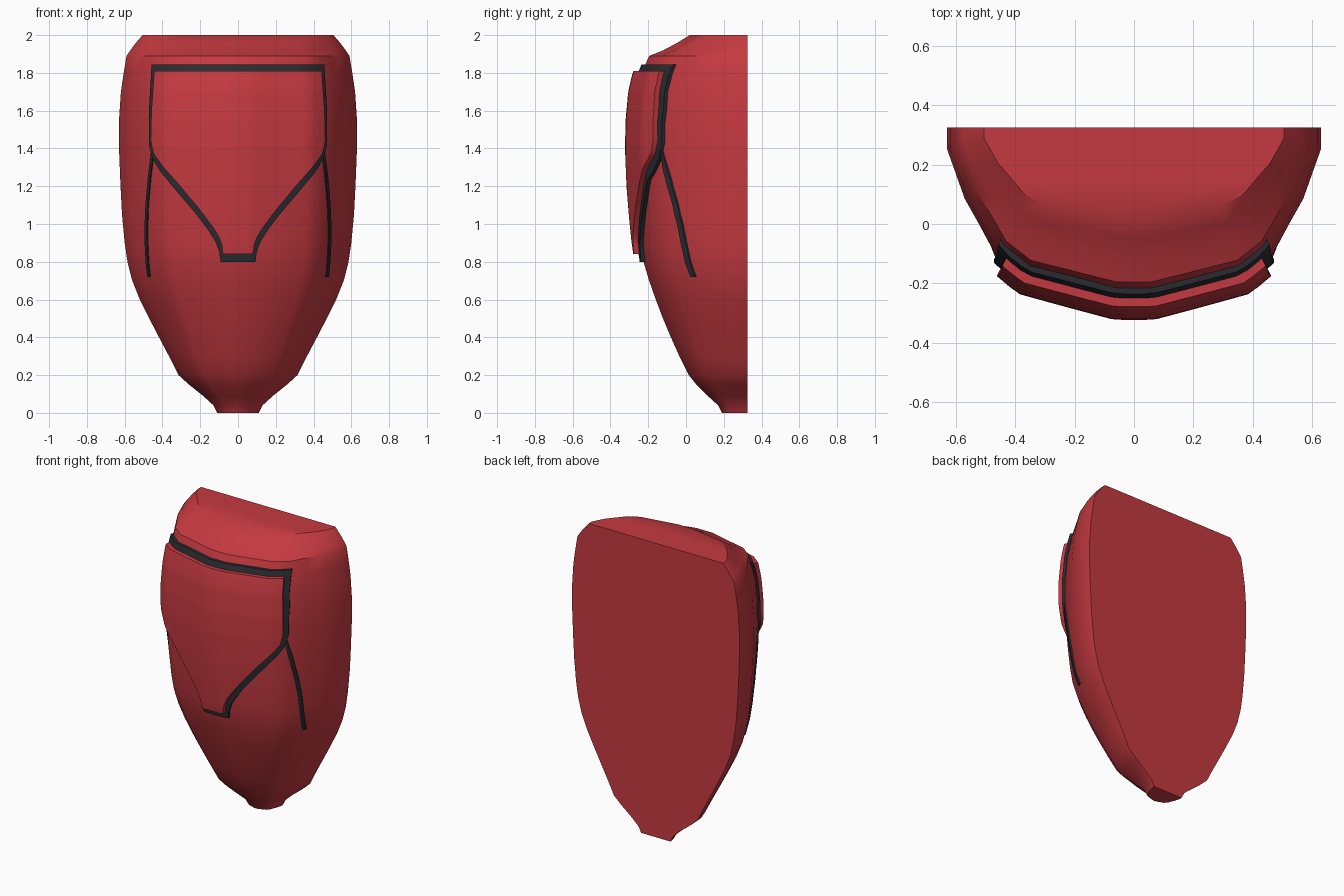
import bpy, bmesh, math
from mathutils import Vector

cube = bpy.data.objects.get("Cube")
if cube:
    bpy.data.objects.remove(cube)

BACK = 0.325
# Stations of the shell: height, half width, front y
STATIONS = [(0, .11, .19), (.04, .13, .17), (.09, .185, .115), (.15, .26, .055),
            (.2, .315, .015), (.3, .365, -.035), (.4, .418, -.08), (.5, .47, -.122),
            (.6, .52, -.16), (.7, .56, -.195), (.8, .585, -.225), (.9, .6, -.24),
            (1.05, .614, -.255), (1.2, .622, -.267), (1.4, .63, -.275), (1.55, .63, -.272),
            (1.7, .62, -.258), (1.8, .605, -.235), (1.89, .59, -.195), (1.92, .57, -.12),
            (1.96, .54, -.045), (2, .505, .02)]
# Half cross-section: fraction of half width, fraction of depth
SECTION = [(0, 1), (.1, 1), (.59, .86), (.73, .735), (.83, .54), (.905, .4), (1, .12)]


def interp(table, t):
    """Linear lookup in rows of (key, value, ...)."""
    for a, b in zip(table, table[1:]):
        if t <= b[0]:
            f = max(0, (t - a[0]) / (b[0] - a[0]))
            return [p + (q - p) * f for p, q in zip(a[1:], b[1:])]
    return list(table[-1][1:])


def surface(x, z):
    """Front y of the shell at x and z."""
    w, front = interp(STATIONS, z)
    return BACK - (BACK - front) * interp(SECTION, min(1, abs(x) / w))[0]


def material(name, color):
    m = bpy.data.materials.new(name)
    m.use_nodes = True
    m.diffuse_color = color
    m.node_tree.nodes["Principled BSDF"].inputs["Base Color"].default_value = color
    return m


def finish(bm, name, mat):
    bmesh.ops.recalc_face_normals(bm, faces=bm.faces)
    mesh = bpy.data.meshes.new(name)
    bm.to_mesh(mesh)
    bm.free()
    obj = bpy.data.objects.new(name, mesh)
    bpy.context.collection.objects.link(obj)
    mesh.materials.append(mat)
    bpy.ops.object.select_all(action='DESELECT')
    obj.select_set(True)
    bpy.context.view_layer.objects.active = obj
    bpy.ops.object.shade_smooth_by_angle(angle=math.radians(35))
    return obj


def loft(name, rings, mat):
    """Closed rings joined into a solid with flat ends."""
    bm = bmesh.new()
    rows = [[bm.verts.new(p) for p in ring] for ring in rings]
    n = len(rows[0])
    for a, b in zip(rows, rows[1:]):
        for i in range(n):
            j = (i + 1) % n
            bm.faces.new((a[i], a[j], b[j], b[i]))
    bm.faces.new(rows[0])
    bm.faces.new(rows[-1])
    return finish(bm, name, mat)


def plate(name, edges, thickness, mat, columns=24, steps=40):
    """Raised plate following the shell; edges are rows of (z, left x, right x)."""
    rings = []
    low, high = edges[0][0], edges[-1][0]
    for k in range(steps + 1):
        z = low + (high - low) * k / steps
        x0, x1 = interp(edges, z)
        outer, inner = [], []
        for i in range(columns + 1):
            x = x0 + (x1 - x0) * i / columns
            point = Vector((x, surface(x, z), z))
            out = Vector((1.2 * x, -1, 0)).normalized()
            outer.append(point + out * thickness)
            inner.append(point - out * 0.01)
        rings.append(outer + inner[::-1])
    return loft(name, rings, mat)


red = material("red shell", (0.56, 0.042, 0.052, 1))
dark = material("dark trim", (0.022, 0.024, 0.029, 1))

# Main shell with a flat back
rings = []
for z, w, front in STATIONS:
    half = [(w * u, BACK - (BACK - front) * v) for u, v in SECTION[1:]] + [(w, BACK)]
    rings.append([(x, y, z) for x, y in half] + [(-x, y, z) for x, y in half[::-1]])
loft("shell", rings, red)

# Raised chest panel over a slightly larger dark trim
panel_half = [(.84, .075), (.9, .083), (.95, .105), (1.0, .138), (1.08, .195), (1.2, .29),
              (1.3, .375), (1.37, .425), (1.44, .44), (1.6, .436), (1.81, .422)]
trim_half = [(.8, .09), (.86, .098), (.91, .118), (.98, .163), (1.05, .215), (1.17, .315),
             (1.28, .405), (1.35, .445), (1.42, .462), (1.6, .462), (1.845, .448)]
plate("chest_panel", [(z, -x, x) for z, x in panel_half], .048, red)
plate("panel_trim", [(z, -x, x) for z, x in trim_half], .02, dark)

# Thin seams running down each side
seam = [(.72, .47), (.8, .478), (.9, .483), (1.0, .483), (1.1, .479), (1.25, .466), (1.38, .45)]
for side, label in ((1, "left"), (-1, "right")):
    rows = [(z, side * x - .007, side * x + .007) for z, x in seam]
    plate(label + "_seam", rows, .009, dark, columns=2)
